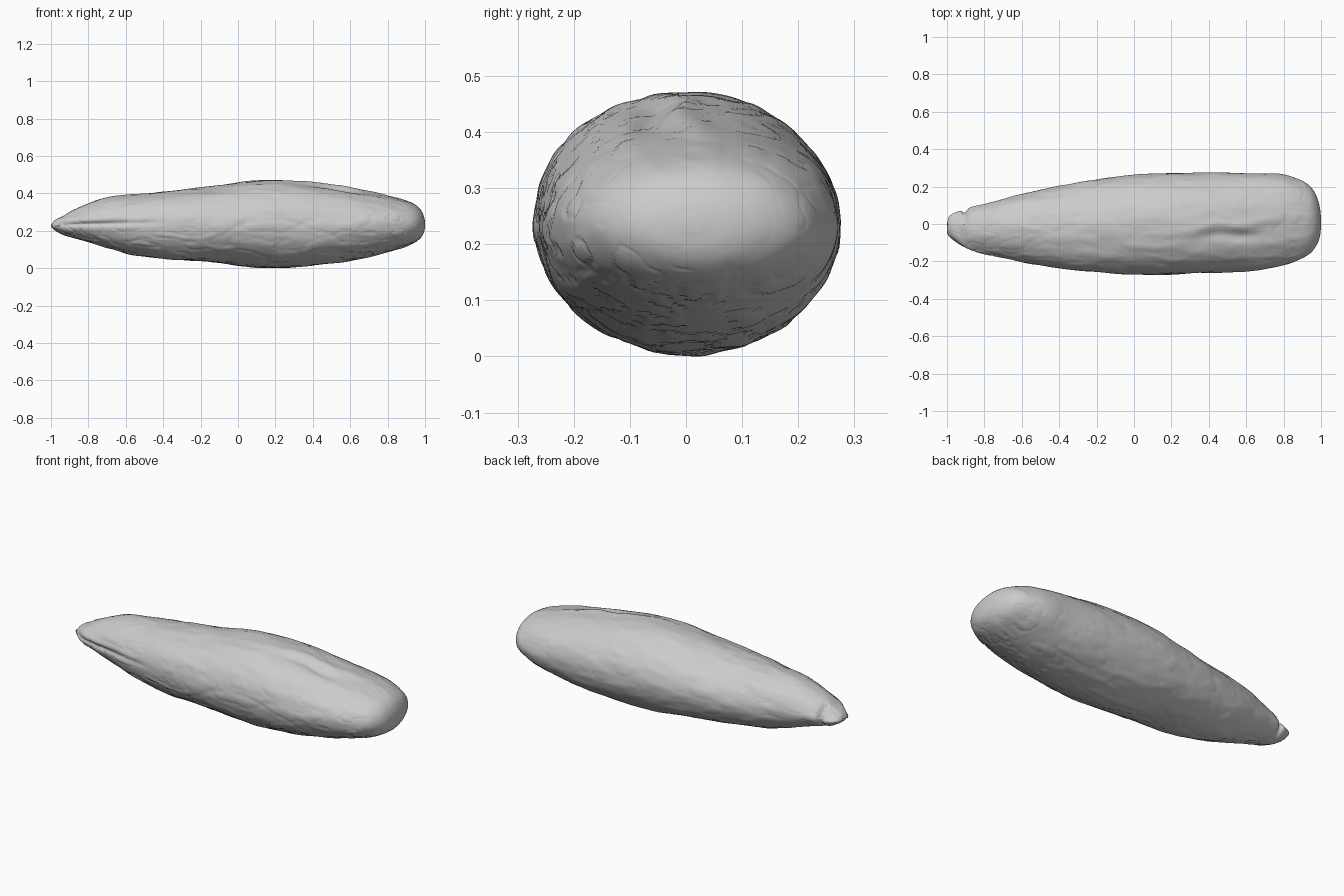
import bpy, bmesh, math
from mathutils import Vector, noise

if "Cube" in bpy.data.objects:
    bpy.data.objects.remove(bpy.data.objects["Cube"])

# Stations along the body: x, bottom z, top z, front y, back y
STATIONS = [
    (-1.00, .222, .234, -.055, .005), (-.985, .205, .250, -.078, .045),
    (-.94, .178, .275, -.108, .068), (-.89, .162, .306, -.135, .085),
    (-.80, .138, .345, -.157, .105), (-.69, .105, .380, -.180, .132),
    (-.55, .070, .393, -.212, .172), (-.36, .047, .412, -.245, .208),
    (-.15, .030, .437, -.262, .245), (.05, .009, .464, -.270, .267),
    (.25, .003, .471, -.268, .273), (.45, .015, .452, -.260, .275),
    (.63, .044, .421, -.248, .273), (.78, .080, .390, -.224, .268),
    (.88, .108, .365, -.192, .238), (.94, .133, .343, -.158, .203),
    (.975, .160, .315, -.115, .150), (.993, .188, .280, -.070, .092),
    (1.00, .220, .250, -.015, .030)]
SUB, SIDES = 16, 144


def station(t):
    # Smooth spline through the station table
    i = min(int(t), len(STATIONS) - 2)
    u = t - i
    a, b, c, d = (STATIONS[min(max(i + k, 0), len(STATIONS) - 1)] for k in (-1, 0, 1, 2))
    return [.5 * (2 * q + (r - p) * u + (2 * p - 5 * q + 4 * r - s) * u * u
                  + (3 * q - p - 3 * r + s) * u ** 3) for p, q, r, s in zip(a, b, c, d)]


def bump(v, centre, width):
    return math.exp(-((v - centre) / width) ** 2)


def relief(x, y, z, ang):
    # Lumps, lengthwise wrinkles and crinkled cracks, fading at the blunt end
    n1 = noise.noise(Vector((x * 3, y * 7, z * 7)))
    n2 = noise.noise(Vector((x * 7 + 5, y * 20, z * 20)))
    n3 = noise.noise(Vector((x * 14, y * 24, z * 24 + 9)))
    crack = max(0, 1 - abs(n2 + .3 * n3) * 9)
    side = .35 + .65 * max(0, -math.cos(ang - .9))
    h = .006 * n1 + .0035 * n2 + .0015 * n3 - .005 * crack * side
    fade = min(1, (1.01 - x) / .12, (x + 1.03) / .12)
    h *= max(.15, fade)
    if z > .23:
        # Sunken fold on top near the blunt end
        line = -.045 + .10 * (x - .5) + .012 * math.sin(x * 18)
        h -= .018 * bump(x, .52, .17) * bump(y, line - .02, .035)
        h += .008 * bump(x, .52, .18) * bump(y, line + .035, .025)
    if y < 0 and x < -.35:
        # Seam running from the pinched tip along the front
        seam = .232 + .02 * (x + 1)
        h -= .010 * bump(z, seam, .012) * min(1, (-.35 - x) / .3)
        h += .005 * bump(z, seam + .025, .018) * min(1, (-.35 - x) / .3)
    # Notch in the back edge of the tip
    if y > 0:
        h -= .022 * bump(x, -.905, .016) * bump(z, .24, .06)
    return h


# Body: lofted rings, superellipse sections turning lens-shaped at the tip
bm = bmesh.new()
rings = []
for k in range((len(STATIONS) - 1) * SUB + 1):
    x, z0, z1, y0, y1 = station(k / SUB)
    cy, cz, ry, rz = (y0 + y1) / 2, (z0 + z1) / 2, (y1 - y0) / 2, (z1 - z0) / 2
    lens = max(0, min(1, (-.75 - x) / .25))
    ring = []
    for j in range(SIDES):
        a = 2 * math.pi * j / SIDES
        c, s = math.cos(a), math.sin(a)
        s2 = math.copysign(abs(s) ** (1 + .35 * lens), s)
        y, z = cy + ry * c, cz + rz * s2
        h = relief(x, y, z, a)
        out = Vector((0, c / max(ry, .01), s / max(rz, .01))).normalized()
        p = Vector((x, y, z)) + out * h
        p.z = max(0, p.z)
        ring.append(bm.verts.new(p))
    rings.append(ring)
for r0, r1 in zip(rings, rings[1:]):
    for j in range(SIDES):
        n = (j + 1) % SIDES
        bm.faces.new((r0[j], r0[n], r1[n], r1[j]))
bm.faces.new(rings[0])
bm.faces.new(rings[-1])
bmesh.ops.recalc_face_normals(bm, faces=bm.faces)
mesh = bpy.data.meshes.new("body")
bm.to_mesh(mesh)
bm.free()
body = bpy.data.objects.new("body", mesh)
bpy.context.collection.objects.link(body)
for f in mesh.polygons:
    f.use_smooth = True
